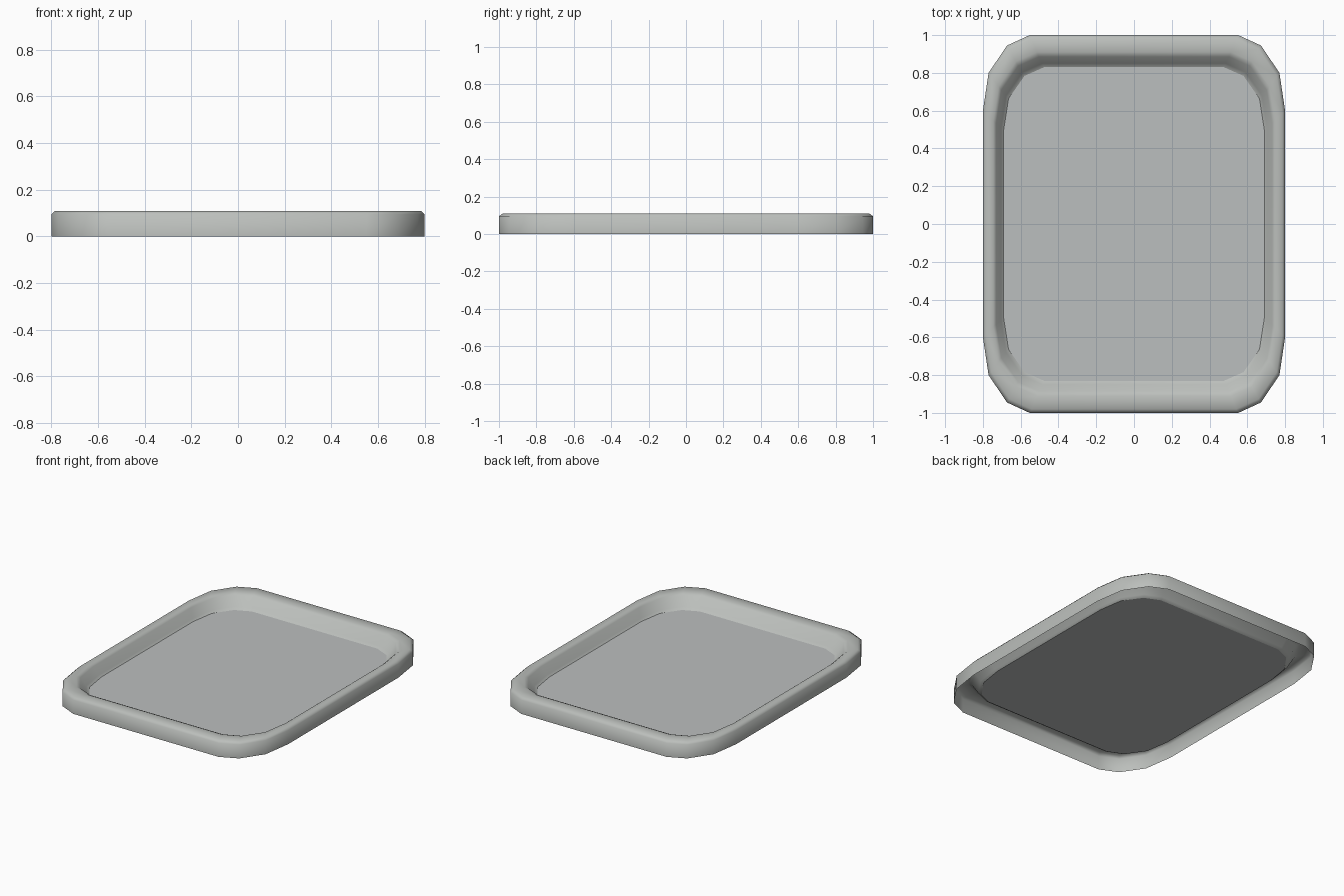
import bpy, bmesh

if "Cube" in bpy.data.objects:
    bpy.data.objects.remove(bpy.data.objects["Cube"])

def material(name, rgb):
    m = bpy.data.materials.new(name)
    m.diffuse_color = (*rgb, 1)
    m.use_nodes = True
    m.node_tree.nodes["Principled BSDF"].inputs["Base Color"].default_value = m.diffuse_color
    return m

rim_grey = material("rim grey", (0.50, 0.52, 0.50))
floor_grey = material("floor grey", (0.50, 0.52, 0.52))

# quarter outline of the rounded rectangle, on a unit footprint
CORNER = [(1.0, 0.6), (0.9625, 0.80), (0.84, 0.945), (0.69, 1.0)]

def outline(hx, hy):
    q = [(x * hx, y * hy) for x, y in CORNER]
    top = q + [(-x, y) for x, y in reversed(q)]
    return top + [(-x, -y) for x, y in top]

def build(name, rings, mat, cap=False):
    bm = bmesh.new()
    loops = [[bm.verts.new((x, y, z)) for x, y in outline(hx, hy)] for hx, hy, z in rings]
    for a, b in zip(loops, loops[1:]):
        n = len(a)
        for i in range(n):
            j = (i + 1) % n
            bm.faces.new((a[i], a[j], b[j], b[i]))
    if cap:
        bm.faces.new(loops[-1])
    me = bpy.data.meshes.new(name)
    bm.to_mesh(me)
    bm.free()
    me.materials.append(mat)
    ob = bpy.data.objects.new(name, me)
    bpy.context.collection.objects.link(ob)
    bpy.ops.object.select_all(action='DESELECT')
    ob.select_set(True)
    bpy.context.view_layer.objects.active = ob
    bpy.ops.object.shade_smooth_by_angle(angle=1.0)
    return ob

# skirt, rounded rim and inner slope (half width, half length, height)
build("tray_rim", [(0.80, 1.0, 0.0), (0.80, 1.0, 0.095), (0.785, 0.98, 0.11),
                   (0.745, 0.91, 0.11), (0.73, 0.885, 0.098),
                   (0.703, 0.85, 0.037), (0.69, 0.83, 0.025)], rim_grey)

# flat sunken floor
build("tray_floor", [(0.69, 0.83, 0.025)], floor_grey, cap=True)
